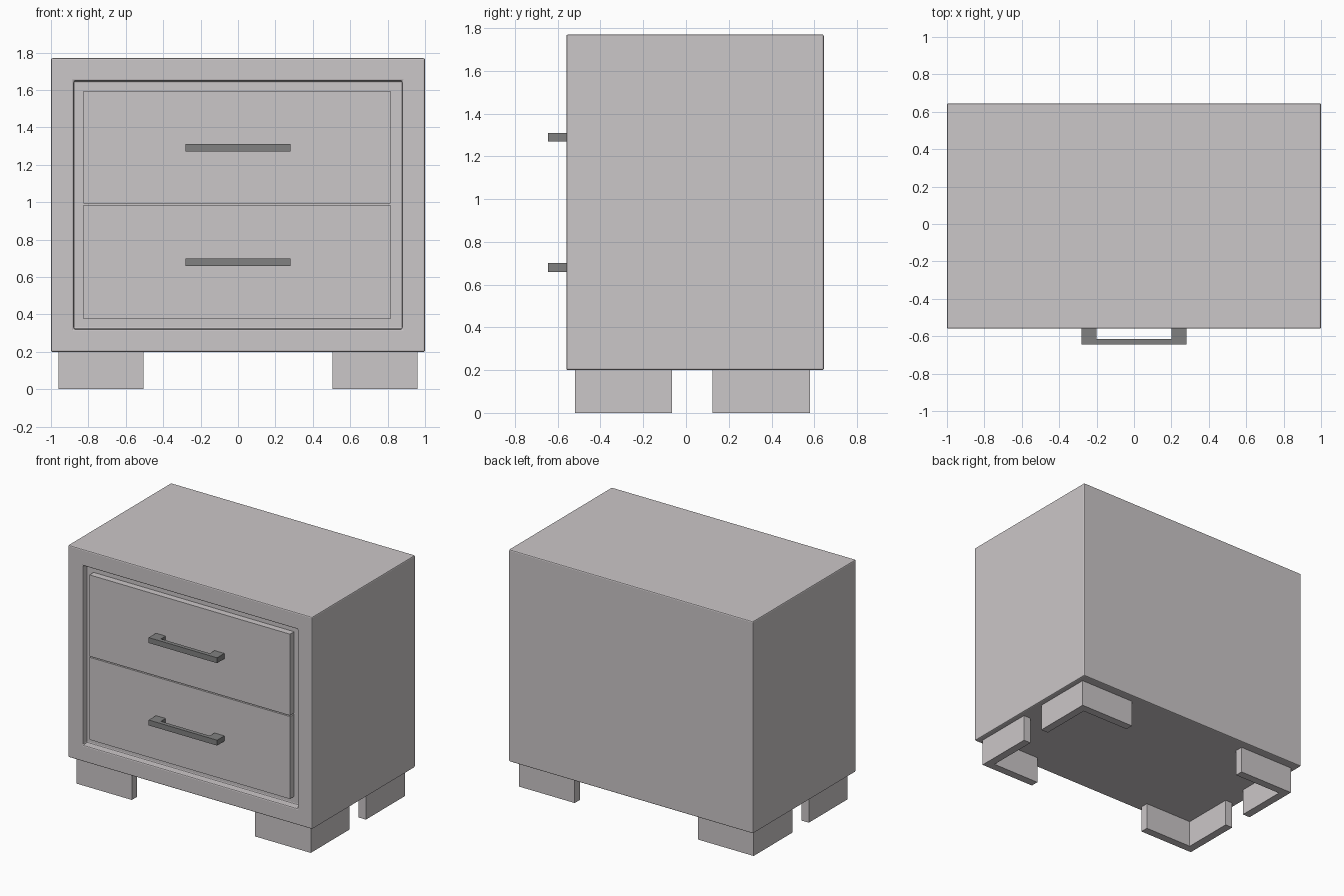
import bpy
import bmesh
from mathutils import Vector

cube = bpy.data.objects.get("Cube")
if cube:
    bpy.data.objects.remove(cube, do_unlink=True)


def make_material(name, color):
    mat = bpy.data.materials.new(name)
    mat.use_nodes = True
    mat.diffuse_color = color
    mat.node_tree.nodes["Principled BSDF"].inputs["Base Color"].default_value = color
    return mat


paint = make_material("pale_warm_grey", (0.60, 0.57, 0.58, 1))
metal = make_material("dark_grey_metal", (0.22, 0.22, 0.22, 1))


def finish(bm, name, mat, bevel=0.0):
    bmesh.ops.recalc_face_normals(bm, faces=bm.faces)
    mesh = bpy.data.meshes.new(name)
    bm.to_mesh(mesh)
    bm.free()
    mesh.materials.append(mat)
    obj = bpy.data.objects.new(name, mesh)
    bpy.context.collection.objects.link(obj)
    if bevel:
        mod = obj.modifiers.new("soft_edges", "BEVEL")
        mod.width = bevel
        mod.segments = 2
    return obj


def box(bm, low, high):
    low, high = Vector(low), Vector(high)
    verts = bmesh.ops.create_cube(bm, size=1)["verts"]
    bmesh.ops.scale(bm, vec=high - low, verts=verts)
    bmesh.ops.translate(bm, vec=(low + high) / 2, verts=verts)


def prism(name, outline, z0, z1, mat, bevel=0.0):
    bm = bmesh.new()
    face = bm.faces.new([bm.verts.new((x, y, z0)) for x, y in outline])
    top = bmesh.ops.extrude_face_region(bm, geom=[face])["geom"]
    verts = [v for v in top if isinstance(v, bmesh.types.BMVert)]
    bmesh.ops.translate(bm, vec=(0, 0, z1 - z0), verts=verts)
    return finish(bm, name, mat, bevel)


FRONT, BACK = -0.56, 0.645
BOTTOM, TOP = 0.2, 1.77
BORDER = 0.172

# Cabinet with a recessed front opening
bm = bmesh.new()
box(bm, (-1, FRONT, BOTTOM), (1, BACK, TOP))
bm.normal_update()
front = min(bm.faces, key=lambda f: f.calc_center_median().y)
bmesh.ops.inset_region(bm, faces=[front], thickness=BORDER)
recess = bmesh.ops.extrude_face_region(bm, geom=[front])["geom"]
bmesh.ops.translate(bm, vec=(0, 0.05, 0),
                    verts=[v for v in recess if isinstance(v, bmesh.types.BMVert)])
if front.is_valid:
    bmesh.ops.delete(bm, geom=[front], context="FACES_ONLY")
finish(bm, "cabinet", paint, 0.008)

# Drawer fronts, with narrow gaps around them, and their handles
for label, z0, z1, handle_z in (("lower", 0.375, 0.985, 0.66),
                                ("upper", 0.993, 1.595, 1.27)):
    bm = bmesh.new()
    box(bm, (-0.825, FRONT + 0.002, z0), (0.816, FRONT + 0.055, z1))
    finish(bm, label + "_drawer", paint)
    outline = [(-0.28, FRONT), (-0.28, -0.645), (0.28, -0.645), (0.28, FRONT),
               (0.2, FRONT), (0.2, -0.615), (-0.2, -0.615), (-0.2, FRONT)]
    prism(label + "_handle", outline, handle_z, handle_z + 0.04, metal)

# L-shaped corner feet
LENGTH, THICK = 0.455, 0.06
for side, sx in (("left", 1), ("right", -1)):
    for end, sy, corner_y in (("front", 1, -0.52), ("back", -1, 0.58)):
        ell = [(0, 0), (LENGTH, 0), (LENGTH, THICK), (THICK, THICK),
               (THICK, LENGTH), (0, LENGTH)]
        outline = [(sx * (0.96 - u), corner_y + sy * v) for u, v in ell]
        prism(f"{end}_{side}_foot", outline, 0, BOTTOM, paint)
